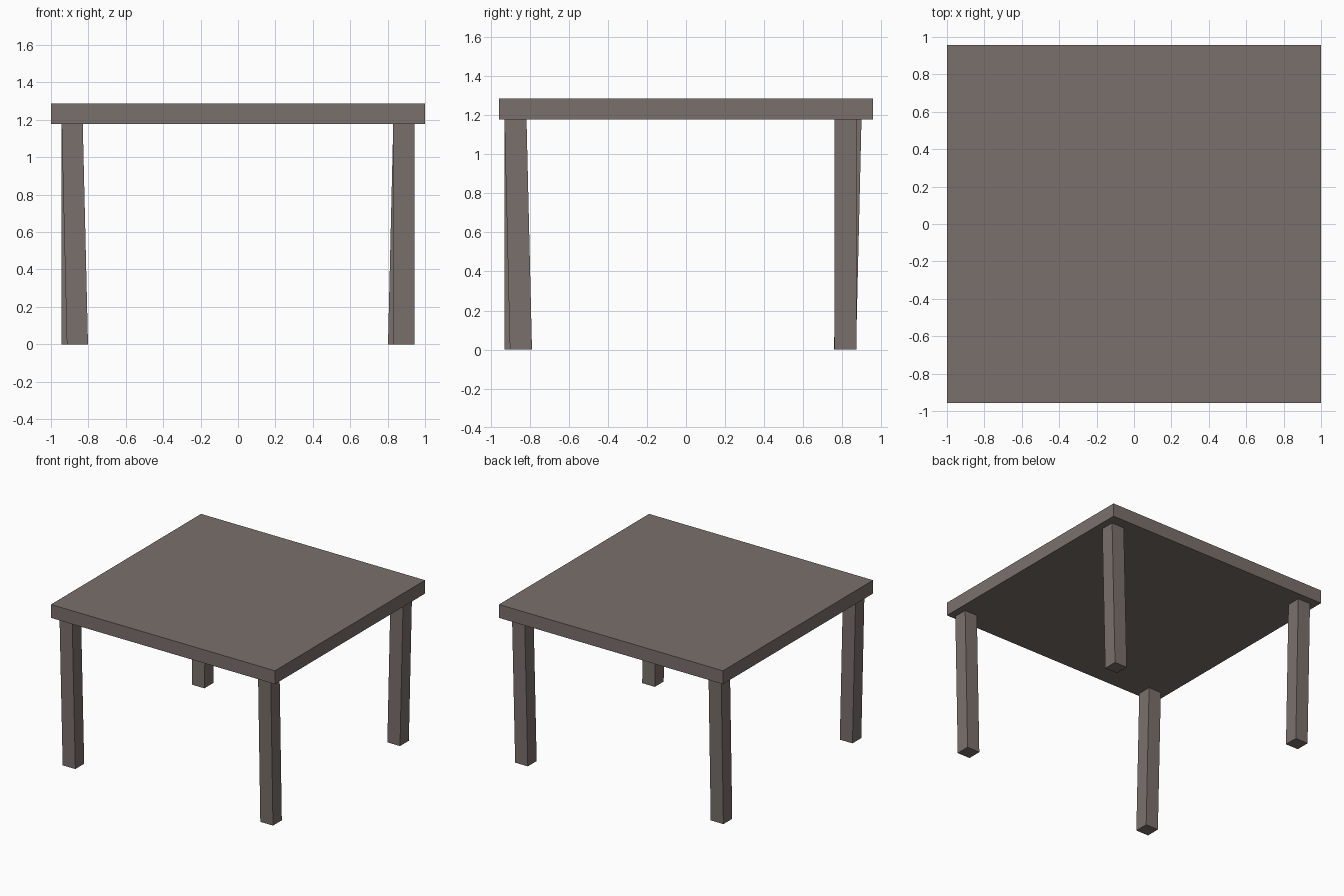
import bpy, bmesh

if "Cube" in bpy.data.objects:
    bpy.data.objects.remove(bpy.data.objects["Cube"])

wood = bpy.data.materials.new("grey brown wood")
wood.diffuse_color = (0.195, 0.163, 0.15, 1)
wood.use_nodes = True
wood.node_tree.nodes["Principled BSDF"].inputs["Base Color"].default_value = wood.diffuse_color


def box(name, x0, x1, y0, y1, z0, z1, lean=(0, 0)):
    """Box between limits; lean shifts the bottom face in x and y."""
    bm = bmesh.new()
    bmesh.ops.create_cube(bm, size=1)
    for v in bm.verts:
        low = v.co.z < 0
        v.co.x = (x0 if v.co.x < 0 else x1) + (lean[0] if low else 0)
        v.co.y = (y0 if v.co.y < 0 else y1) + (lean[1] if low else 0)
        v.co.z = z0 if low else z1
    mesh = bpy.data.meshes.new(name)
    bm.to_mesh(mesh)
    bm.free()
    mesh.materials.append(wood)
    obj = bpy.data.objects.new(name, mesh)
    bpy.context.collection.objects.link(obj)


TOP, UNDER, W, LEAN = 1.286, 1.178, 0.113, 0.028

# Table top
box("table_top", -1, 1, -0.957, 0.957, UNDER, TOP)

# Legs: each one leans slightly inwards along one direction, in pinwheel order
legs = {
    "front_left_leg": (-0.943, -0.929, (LEAN, 0)),
    "front_right_leg": (0.83, -0.929, (0, LEAN)),
    "back_right_leg": (0.83, 0.759, (-LEAN, 0)),
    "back_left_leg": (-0.943, 0.785, (0, -LEAN)),
}
for name, (x, y, lean) in legs.items():
    box(name, x, x + W, y, y + W, 0, UNDER, lean)
